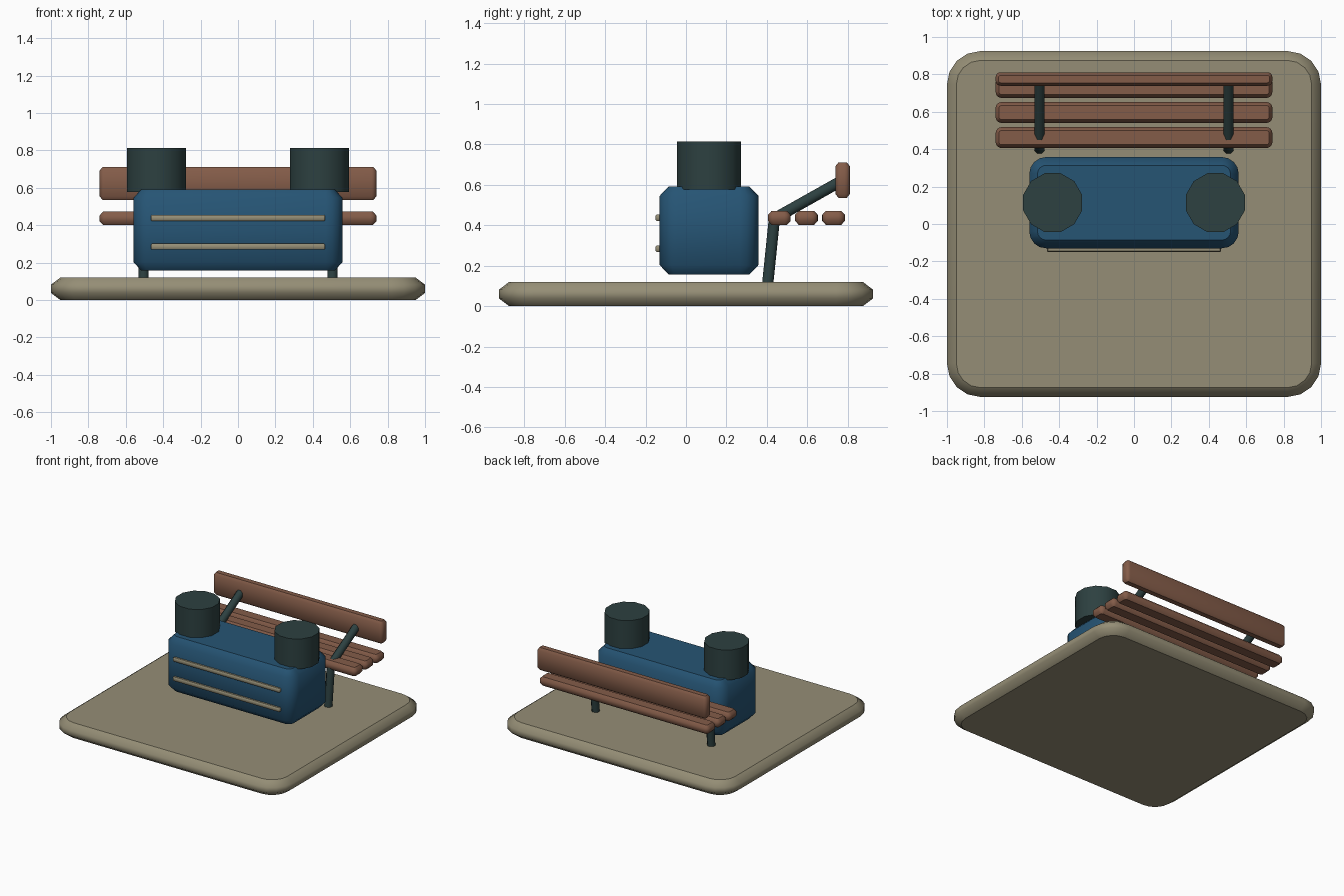
import bpy
import bmesh
import math
from mathutils import Matrix, Vector

default = bpy.data.objects.get("Cube")
if default:
    bpy.data.objects.remove(default, do_unlink=True)


def material(name, rgb):
    m = bpy.data.materials.new(name)
    m.use_nodes = True
    colour = (*rgb, 1.0)
    m.diffuse_color = colour
    bsdf = m.node_tree.nodes["Principled BSDF"]
    bsdf.inputs["Base Color"].default_value = colour
    bsdf.inputs["Roughness"].default_value = 0.8
    return m


STONE = material("warm stone", (0.30, 0.27, 0.18))
BLUE = material("deep blue", (0.019, 0.089, 0.175))
WOOD = material("brown wood", (0.23, 0.107, 0.066))
IRON = material("dark green iron", (0.026, 0.052, 0.052))


def finish(bm, name, mat, caps):
    """Smooth the sides, keep the rims of the cap faces crisp."""
    bmesh.ops.recalc_face_normals(bm, faces=bm.faces)
    for f in bm.faces:
        f.smooth = True
    for f in caps:
        for e in f.edges:
            e.smooth = False
    mesh = bpy.data.meshes.new(name)
    bm.to_mesh(mesh)
    bm.free()
    mesh.materials.append(mat)
    obj = bpy.data.objects.new(name, mesh)
    bpy.context.collection.objects.link(obj)
    return obj


def outline(hx, hy, r, segments):
    """Rounded rectangle, counter-clockwise."""
    points = []
    for i, (sx, sy) in enumerate([(1, 1), (-1, 1), (-1, -1), (1, -1)]):
        for k in range(segments + 1):
            a = math.pi / 2 * (i + k / segments)
            points.append((sx * (hx - r) + r * math.cos(a),
                           sy * (hy - r) + r * math.sin(a)))
    return points


def slab(name, mat, x, y, z, r, inset, drop, segments=4):
    """Block with rounded upright corners and chamfered top and bottom."""
    cx, cy = sum(x) / 2, sum(y) / 2
    hx, hy = (x[1] - x[0]) / 2, (y[1] - y[0]) / 2
    bm = bmesh.new()
    rings = []
    for height, c in [(z[0], inset), (z[0] + drop, 0),
                      (z[1] - drop, 0), (z[1], inset)]:
        loop = outline(hx - c, hy - c, r - c, segments)
        rings.append([bm.verts.new((cx + px, cy + py, height)) for px, py in loop])
    n = len(rings[0])
    for low, high in zip(rings, rings[1:]):
        for i in range(n):
            j = (i + 1) % n
            bm.faces.new((low[i], low[j], high[j], high[i]))
    caps = [bm.faces.new(rings[0][::-1]), bm.faces.new(rings[-1])]
    return finish(bm, name, mat, caps)


def rod(name, mat, start, end, radius, sides, turn=0.0):
    """Straight cylinder between two points."""
    a, b = Vector(start), Vector(end)
    aim = (b - a).to_track_quat("Z", "Y").to_matrix().to_4x4()
    place = Matrix.Translation((a + b) / 2) @ aim @ Matrix.Rotation(turn, 4, "Z")
    bm = bmesh.new()
    bmesh.ops.create_cone(bm, cap_ends=True, segments=sides, radius1=radius,
                          radius2=radius, depth=(b - a).length, matrix=place)
    return finish(bm, name, mat, [f for f in bm.faces if len(f.verts) > 4])


# Ground slab
slab("ground_slab", STONE, (-1, 1), (-0.925, 0.925), (0, 0.12), 0.18, 0.05, 0.038)

# Blue cabinet with two trim strips on its front
slab("cabinet", BLUE, (-0.56, 0.56), (-0.13, 0.358), (0.157, 0.592), 0.09, 0.044, 0.046)
for label, z in [("lower", 0.285), ("upper", 0.438)]:
    slab(label + "_trim_strip", STONE, (-0.466, 0.466), (-0.15, -0.12),
         (z - 0.016, z + 0.016), 0.008, 0.005, 0.005, 2)

# Bench seat slats and backrest
for i in range(3):
    y = 0.462 + i * 0.134
    slab(f"seat_slat_{i + 1}", WOOD, (-0.74, 0.74), (y - 0.056, y + 0.056),
         (0.402, 0.472), 0.032, 0.018, 0.02)
slab("backrest", WOOD, (-0.74, 0.74), (0.739, 0.811), (0.535, 0.712), 0.026, 0.016, 0.02)

# Paired parts: drums on the cabinet, bench legs and backrest arms
for side, s in [("left", 1), ("right", -1)]:
    rod(side + "_drum", IRON, (s * 0.435, 0.114, 0.577), (s * 0.435, 0.114, 0.814),
        0.163, 12, math.radians(15))
    rod(side + "_leg", IRON, (s * 0.505, 0.405, 0.118), (s * 0.505, 0.437, 0.43),
        0.03, 8, math.radians(22.5))
    rod(side + "_arm", IRON, (s * 0.505, 0.435, 0.432), (s * 0.505, 0.77, 0.62),
        0.03, 8, math.radians(22.5))
